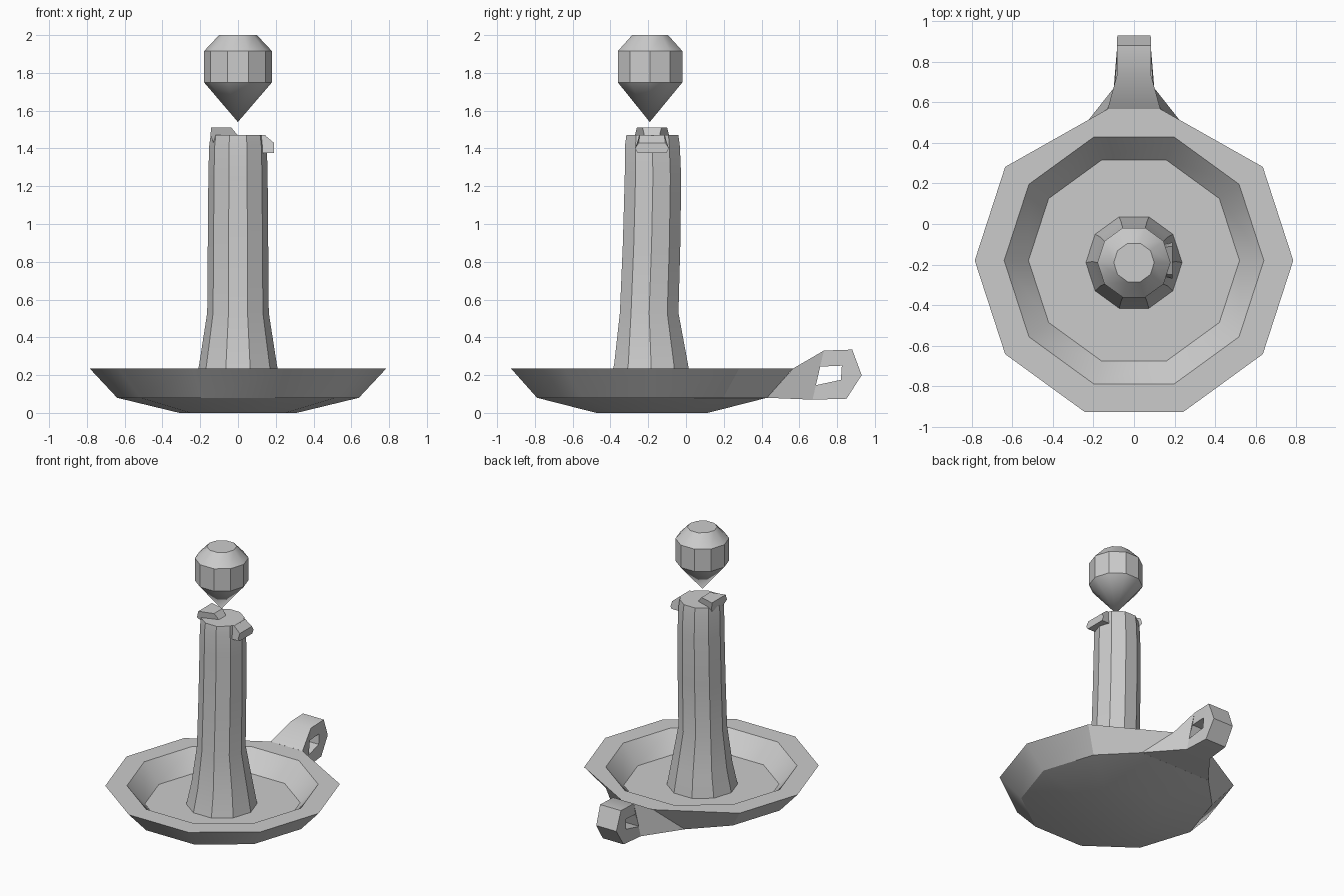
import bpy, bmesh
from math import cos, sin, pi

cube = bpy.data.objects.get("Cube")
if cube:
    bpy.data.objects.remove(cube, do_unlink=True)

grey = bpy.data.materials.new("plain grey")
grey.use_nodes = True
COLOUR = (0.6, 0.6, 0.6, 1)
grey.diffuse_color = COLOUR
grey.node_tree.nodes["Principled BSDF"].inputs["Base Color"].default_value = COLOUR

SIDES = 10
CY = -0.18


def finish(name, bm):
    bmesh.ops.recalc_face_normals(bm, faces=bm.faces)
    mesh = bpy.data.meshes.new(name)
    bm.to_mesh(mesh)
    bm.free()
    mesh.materials.append(grey)
    obj = bpy.data.objects.new(name, mesh)
    bpy.context.collection.objects.link(obj)
    bpy.ops.object.select_all(action='DESELECT')
    obj.select_set(True)
    bpy.context.view_layer.objects.active = obj
    bpy.ops.object.shade_smooth_by_angle(angle=pi / 6)
    return obj


def lathe(profile):
    """Ten-sided rings from (radius, z, y centre), capped at both ends."""
    bm = bmesh.new()
    rings = []
    for r, z, y in profile:
        rings.append([bm.verts.new((r * cos(2 * pi * i / SIDES),
                                    y + r * sin(2 * pi * i / SIDES), z))
                      for i in range(SIDES)])
    for a, b in zip(rings, rings[1:]):
        for i in range(SIDES):
            j = (i + 1) % SIDES
            bm.faces.new((a[i], a[j], b[j], b[i]))
    bm.faces.new(rings[0])
    bm.faces.new(rings[-1])
    return bm, rings


# Dish, with the back panel reshaped to meet the handle
bm, rings = lathe([(0.31, 0, CY), (0.64, 0.08, CY), (0.785, 0.235, CY),
                   (0.64, 0.235, CY), (0.52, 0.10, CY)])
for ring, x in ((rings[1], 0.29), (rings[2], 0.13)):
    ring[2].co.x, ring[3].co.x = x, -x
finish("dish", bm)

# Candle, flared at the foot and slightly bent
bm, _ = lathe([(0.237, 0.10, -0.19), (0.205, 0.26, -0.185), (0.163, 0.53, -0.195),
               (0.16, 0.90, -0.182), (0.157, 1.25, -0.175), (0.153, 1.41, -0.178),
               (0.145, 1.47, -0.178)])
finish("candle", bm)

# Flame
bm, _ = lathe([(0.002, 1.54, -0.19), (0.18, 1.75, -0.19),
               (0.18, 1.915, -0.19), (0.10, 2.0, -0.19)])
bmesh.ops.remove_doubles(bm, verts=bm.verts, dist=0.005)
finish("flame", bm)


def wax(name, outline):
    """Extrude an (x, z, half width) outline across y."""
    bm = bmesh.new()
    sides = [[bm.verts.new((x, CY + s * w, z)) for x, z, w in outline] for s in (-1, 1)]
    for side in sides:
        bm.faces.new(side)
    for i in range(len(outline)):
        j = (i + 1) % len(outline)
        bm.faces.new((sides[0][i], sides[0][j], sides[1][j], sides[1][i]))
    finish(name, bm)


wax("wax_drip", [(0.08, 1.465, 0.06), (0.14, 1.472, 0.065), (0.19, 1.43, 0.07),
                 (0.19, 1.40, 0.09), (0.19, 1.375, 0.075), (0.13, 1.375, 0.075)])
wax("wax_ridge", [(-0.13, 1.43, 0.06), (-0.146, 1.47, 0.09), (-0.142, 1.51, 0.08),
                  (-0.035, 1.51, 0.05), (0.0, 1.468, 0.04)])

# Handle: flared neck ending in a loop with an open finger hole
OUTER = [(0.085, 0.73, 0.33), (0.085, 0.88, 0.335), (0.082, 0.93, 0.2),
         (0.085, 0.85, 0.075), (0.10, 0.67, 0.07)]
HOLE = [(0.085, 0.71, 0.245), (0.085, 0.825, 0.25), (0.085, 0.82, 0.175),
        (0.095, 0.68, 0.145)]
ROOT = [(0.13, 0.567, 0.235), (0.29, 0.429, 0.08)]
bm = bmesh.new()
outs, holes, roots = ([[bm.verts.new((s * x, y, z)) for x, y, z in pts] for s in (-1, 1)]
                      for pts in (OUTER, HOLE, ROOT))
for o, h, r in zip(outs, holes, roots):
    for face in ((o[0], o[1], h[1], h[0]), (o[1], o[2], h[2], h[1]),
                 (o[2], o[3], h[2]), (o[3], o[4], h[3], h[2]),
                 (o[4], o[0], h[0], h[3]), (r[0], o[0], o[4], r[1])):
        bm.faces.new(face)
strips = [[r[0]] + o + [r[1]] for o, r in zip(outs, roots)]
strips = [strips, [h + h[:1] for h in holes]]
for left, right in strips:
    for i in range(len(left) - 1):
        bm.faces.new((left[i], left[i + 1], right[i + 1], right[i]))
finish("handle", bm)
